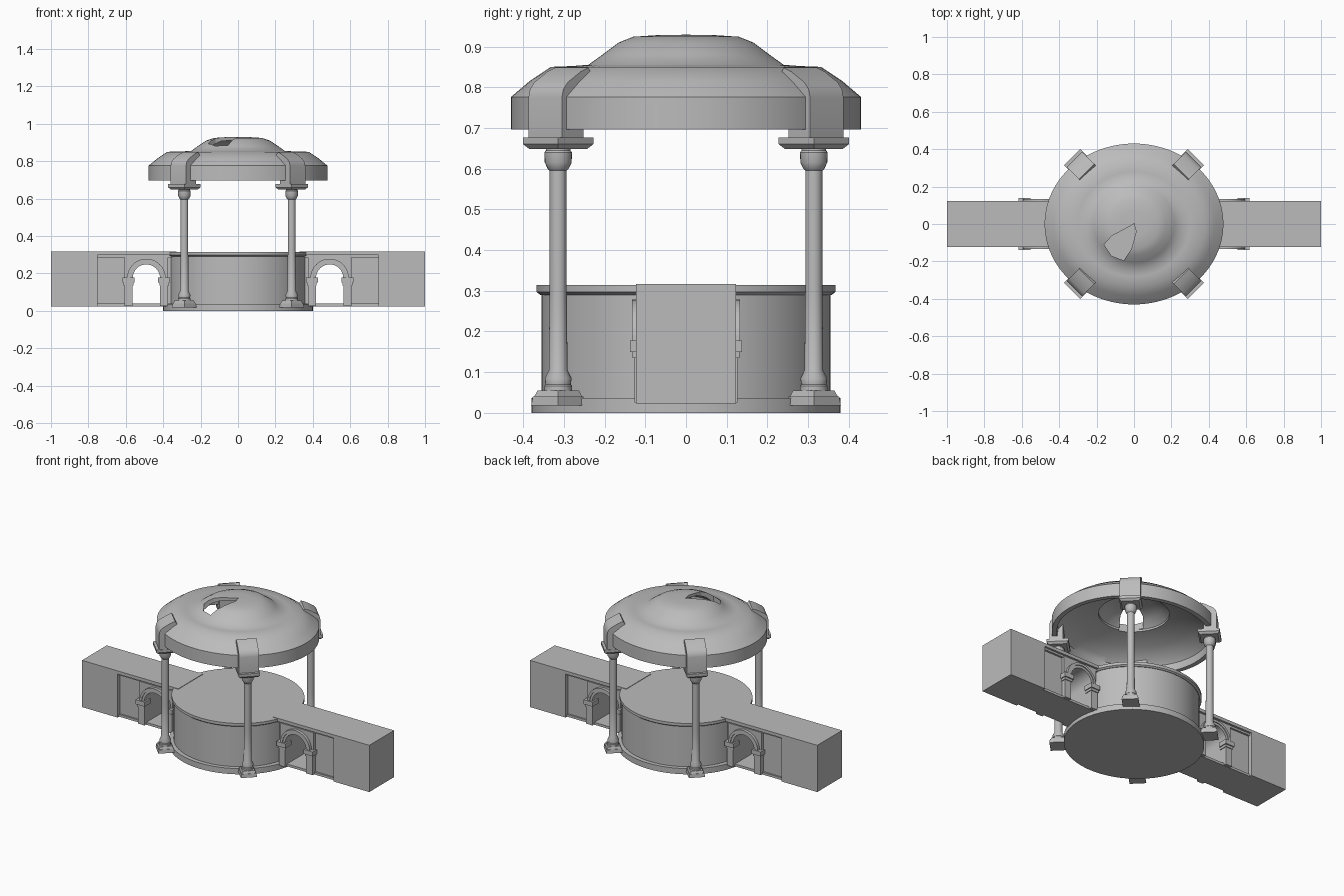
import bpy, bmesh, math
from mathutils import Matrix, Vector

old = bpy.data.objects.get("Cube")
if old:
    bpy.data.objects.remove(old, do_unlink=True)

stone = bpy.data.materials.new("grey_stone")
stone.use_nodes = True
GREY = (0.5, 0.5, 0.5, 1)
stone.diffuse_color = GREY
stone.node_tree.nodes["Principled BSDF"].inputs["Base Color"].default_value = GREY


def finish(name, bm, matrix=Matrix(), smooth=None):
    bm.transform(matrix)
    bmesh.ops.recalc_face_normals(bm, faces=bm.faces)
    mesh = bpy.data.meshes.new(name)
    bm.to_mesh(mesh)
    bm.free()
    mesh.materials.append(stone)
    ob = bpy.data.objects.new(name, mesh)
    bpy.context.collection.objects.link(ob)
    if smooth:
        soften(ob, smooth)
    return ob


def soften(ob, angle):
    bpy.ops.object.select_all(action='DESELECT')
    ob.select_set(True)
    bpy.context.view_layer.objects.active = ob
    bpy.ops.object.shade_smooth_by_angle(angle=math.radians(angle))


def lathe(name, rings, matrix=Matrix(), seg=64, closed=False, smooth=35, turn=0.0):
    """Elliptical turned form; each ring is (x radius, y radius, z)."""
    bm = bmesh.new()
    loops = []
    for rx, ry, z in rings:
        angles = [math.tau * i / seg + turn for i in range(seg)]
        loops.append([bm.verts.new((rx * math.cos(a), ry * math.sin(a), z)) for a in angles])
    pairs = list(zip(loops, loops[1:]))
    if closed:
        pairs.append((loops[-1], loops[0]))
    else:
        bm.faces.new(loops[0])
        bm.faces.new(loops[-1])
    for a, b in pairs:
        for i in range(seg):
            j = (i + 1) % seg
            bm.faces.new((a[i], a[j], b[j], b[i]))
    return finish(name, bm, matrix, smooth)


def prism(name, outline, y0, y1, matrix=Matrix(), smooth=None):
    """Extrude an x-z outline from y0 to y1."""
    bm = bmesh.new()
    face = bm.faces.new([bm.verts.new((x, y0, z)) for x, z in outline])
    new = bmesh.ops.extrude_face_region(bm, geom=[face])["geom"]
    bmesh.ops.translate(bm, vec=(0, y1 - y0, 0),
                        verts=[v for v in new if isinstance(v, bmesh.types.BMVert)])
    bmesh.ops.triangulate(bm, faces=[f for f in bm.faces if len(f.verts) > 4])
    return finish(name, bm, matrix, smooth)


def box(name, x0, x1, y0, y1, z0, z1, matrix=Matrix()):
    return prism(name, [(x0, z0), (x1, z0), (x1, z1), (x0, z1)], y0, y1, matrix)


def square(name, levels, matrix):
    """Stack of square sections, each (half side, z)."""
    k = math.sqrt(2)
    return lathe(name, [(h * k, h * k, z) for h, z in levels], matrix, 4, False, None, math.pi / 4)


# Central drum with plinth and rim
lathe("drum_plinth", [(.40, .38, 0), (.40, .38, .036)])
lathe("drum_wall", [(.372, .355, .03), (.372, .355, .3)])
lathe("drum_rim", [(.375, .358, .29), (.385, .367, .297), (.385, .367, .314)])

# Hollow canopy: outer skin from rim to crown, then the inner skin back down
outer = [(.478, .43, .696), (.478, .43, .776), (.43, .384, .815), (.378, .332, .85),
         (.30, .28, .852), (.25, .24, .855), (.215, .205, .88), (.17, .165, .91),
         (.13, .13, .924), (.07, .07, .928), (.004, .004, .929)]
inner = [(.004, .004, .912), (.10, .10, .908), (.16, .155, .885), (.20, .195, .85),
         (.20, .195, .838), (.34, .30, .81), (.42, .375, .765), (.445, .397, .74),
         (.45, .402, .696)]
canopy = lathe("canopy", outer + inner, seg=96, closed=True)

# Broken opening in the crown
hole = [(0, 0), (-.12, -.065), (-.16, -.11), (-.12, -.17), (-.055, -.195), (-.015, -.135), (.012, -.04)]
cutter = prism("hole_cutter", hole, .6, 1.2, Matrix(((1, 0, 0, 0), (0, 0, 1, 0), (0, 1, 0, 0), (0, 0, 0, 1))))
cutter.hide_render = True
cut = canopy.modifiers.new("hole", 'BOOLEAN')
cut.operation, cut.object, cut.solver = 'DIFFERENCE', cutter, 'EXACT'
bpy.context.view_layer.objects.active = canopy
bpy.ops.object.modifier_apply(modifier="hole")
bpy.data.objects.remove(cutter, do_unlink=True)
soften(canopy, 35)

# Four columns carrying the canopy
shaft = [(.034, .05), (.034, .066), (.031, .07), (.033, .085), (.023, .105), (.021, .3), (.021, .595),
         (.026, .6), (.033, .615), (.034, .64), (.03, .645), (.03, .655)]
bracket = [(-.03, .67), (.045, .67), (.045, .775), (.04, .795), (.025, .812), (-.02, .838),
           (-.047, .848), (-.06, .83), (-.03, .8)]
for sx, sx_name in ((1, "left"), (-1, "right")):
    for sy, sy_name in ((-1, "front"), (1, "back")):
        tag = sy_name + "_" + sx_name
        place = (Matrix.Translation((sx * .287, sy * .314, 0))
                 @ Matrix.Rotation(math.atan2(sy, sx), 4, 'Z'))
        lathe("column_" + tag, [(r, r, z) for r, z in shaft], place, 24)
        square("pedestal_" + tag, [(.043, .018), (.043, .036), (.036, .055)], place)
        square("pedestal_foot_" + tag, [(.047, .018), (.044, .04)], place)
        square("abacus_" + tag, [(.05, .648), (.061, .66), (.061, .677)], place)
        prism("bracket_" + tag, bracket, -.058, .058, place, 35)

# Side walls with an arched passage, made once per side
CX, CZ, R = .49, .175, .073


def arc(r, start, end, n=20):
    return [(CX + r * math.cos(start + (end - start) * i / n),
             CZ + r * math.sin(start + (end - start) * i / n)) for i in range(n + 1)]


opening = arc(R, math.pi, 0)
for s, side in ((1, "left"), (-1, "right")):
    flip = Matrix.Scale(s, 4, Vector((1, 0, 0)))
    box("end_block_" + side, .752, 1, -.123, .123, .023, .317, flip)
    box("wall_top_" + side, .33, .76, -.123, .123, .297, .317, flip)
    box("wall_moulding_" + side, .33, .755, -.11, .11, .285, .3, flip)
    box("wall_foot_" + side, .34, .755, -.108, .108, .023, .038, flip)
    prism("passage_wall_" + side, [(.34, .03), (CX - R, .03)] + opening
          + [(CX + R, .03), (.755, .03), (.755, .3), (.34, .3)], -.098, .098, flip)
    for sy, face in ((-1, "front"), (1, "back")):
        tag = face + "_" + side
        prism("arch_panel_" + tag, [(.375, CZ)] + opening + [(.607, CZ), (.607, .288), (.375, .288)],
              sy * .09, sy * .115, flip)
        prism("arch_ring_" + tag, opening + arc(.097, 0, math.pi), sy * .09, sy * .128, flip)
        prism("arch_ring_edge_" + tag, arc(.088, math.pi, 0) + arc(.103, 0, math.pi),
              sy * .09, sy * .133, flip)
        for px, part in ((CX - .095, "inner"), (CX + .095, "outer")):
            name = part + "_" + tag
            box("pier_" + name, px - .022, px + .022, sy * .08, sy * .126, .025, .16, flip)
            box("pier_neck_" + name, px - .026, px + .026, sy * .08, sy * .131, .135, .155, flip)
            box("pier_cap_" + name, px - .032, px + .032, sy * .08, sy * .138, .15, .178, flip)
